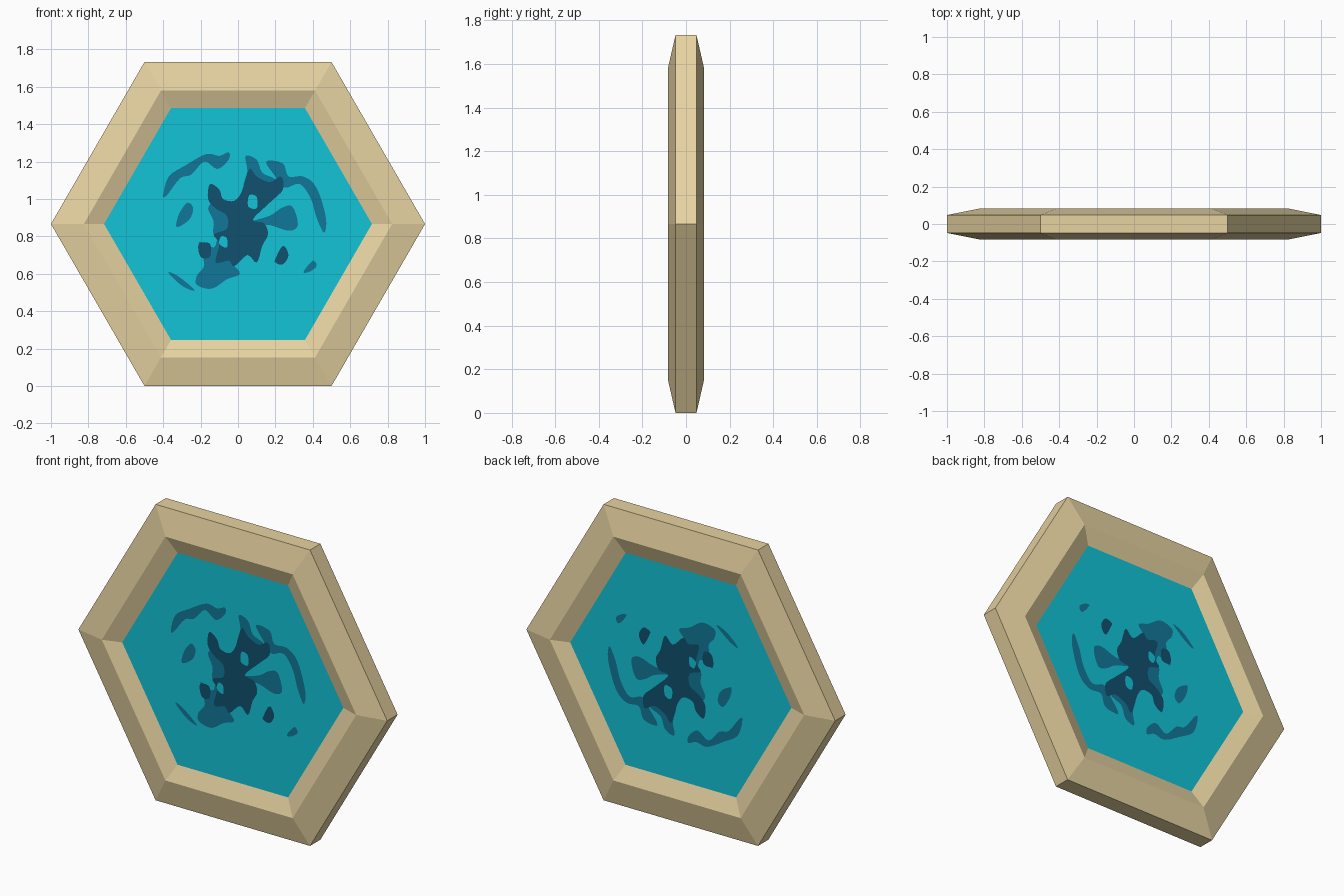
import bpy, bmesh, math
from mathutils import Vector

if "Cube" in bpy.data.objects:
    bpy.data.objects.remove(bpy.data.objects["Cube"])

CZ = math.sqrt(3) / 2      # centre height of the hexagon
FACE = 0.048               # panel half thickness


def lin(c):
    return c / 12.92 if c <= 0.04045 else ((c + 0.055) / 1.055) ** 2.4


def material(name, r, g, b):
    m = bpy.data.materials.new(name)
    m.diffuse_color = (lin(r / 255), lin(g / 255), lin(b / 255), 1)
    m.use_nodes = True
    m.node_tree.nodes["Principled BSDF"].inputs["Base Color"].default_value = m.diffuse_color
    return m


SAND = material("sandstone", 236, 216, 165)
TEAL = material("bright_teal", 18, 195, 215)
MID = material("mid_blue", 17, 119, 152)
DARK = material("deep_blue", 17, 80, 110)


def finish(bm, name, mat):
    me = bpy.data.meshes.new(name)
    bm.to_mesh(me)
    bm.free()
    me.materials.append(mat)
    ob = bpy.data.objects.new(name, me)
    bpy.context.collection.objects.link(ob)
    return ob


def hexagon(bm, r, y):
    return [bm.verts.new((r * math.cos(i * math.pi / 3), y,
                          CZ + r * math.sin(i * math.pi / 3))) for i in range(6)]


def bridge(bm, a, b):
    for i in range(6):
        j = (i + 1) % 6
        bm.faces.new((a[i], a[j], b[j], b[i]))


# frame: bevelled profile swept round six corners
bm = bmesh.new()
profile = [(1, -.048), (.824, -.083), (.716, -FACE), (.716, FACE), (.824, .083), (1, .048)]
rings = [hexagon(bm, r, y) for r, y in profile]
for k in range(6):
    bridge(bm, rings[k], rings[(k + 1) % 6])
bmesh.ops.recalc_face_normals(bm, faces=bm.faces)
finish(bm, "hexagon_frame", SAND)

# water panel filling the frame
bm = bmesh.new()
a, b = hexagon(bm, .716, -FACE), hexagon(bm, .716, FACE)
bridge(bm, a, b)
bm.faces.new(a)
bm.faces.new(b)
bmesh.ops.recalc_face_normals(bm, faces=bm.faces)
finish(bm, "portal_panel", TEAL)


def smooth_loop(pts, n=4):
    """Closed Catmull-Rom curve through the points."""
    p = [Vector(q) for q in pts]
    out = []
    for i in range(len(p)):
        p0, p1, p2, p3 = (p[(i + k - 1) % len(p)] for k in range(4))
        for s in range(n):
            t = s / n
            out.append(.5 * (2 * p1 + (p2 - p0) * t + (2 * p0 - 5 * p1 + 4 * p2 - p3) * t * t
                             + (3 * p1 - p0 - 3 * p2 + p3) * t ** 3))
    return out


def plates(name, mat, layer, *shapes):
    """Thin painted shapes on the front, turned about x for the back."""
    bm = bmesh.new()
    y = FACE + .0015 * layer
    for shape in shapes:
        loop = smooth_loop(shape)
        for side in (-1, 1):
            f = bm.faces.new([bm.verts.new((q.x, side * y, CZ - side * (q.y - CZ))) for q in loop])
            f.normal_update()
            if f.normal.y * side < 0:
                f.normal_flip()
    bmesh.ops.triangulate(bm, faces=bm.faces[:], ngon_method='EAR_CLIP')
    finish(bm, name, mat)


# outer swirl streaks
upper_left = [(-.40, 1.02), (-.37, 1.12), (-.28, 1.18), (-.17, 1.24), (-.10, 1.23), (-.05, 1.25),
              (-.05, 1.21), (-.11, 1.16), (-.18, 1.20), (-.25, 1.13), (-.31, 1.11), (-.38, 1.02)]
left = [(-.33, .87), (-.31, .93), (-.27, .98), (-.24, .95), (-.26, .89), (-.32, .85)]
lower_left = [(-.37, .61), (-.31, .58), (-.23, .51), (-.29, .53), (-.35, .58)]
lower_right = [(.35, .61), (.40, .67), (.42, .64), (.38, .61)]
right_arc = [(.15, 1.20), (.24, 1.19), (.27, 1.12), (.35, 1.12), (.42, 1.06), (.47, .90), (.46, .82),
             (.42, .90), (.39, 1.0), (.33, 1.08), (.25, 1.06), (.2, 1.12)]
top = [(.04, 1.23), (.10, 1.21), (.13, 1.14), (.20, 1.10), (.10, 1.04), (.03, 1.06), (.05, 1.15)]
right_fan = [(.05, .87), (.17, .91), (.23, .95), (.29, .96), (.32, .86), (.27, .83), (.17, .86)]
left_edge = [(-.16, .95), (-.12, .98), (-.05, .90), (-.06, .80), (-.13, .81), (-.13, .88)]
bottom = [(-.21, .77), (-.13, .74), (-.10, .80), (-.03, .74), (-.03, .66), (.01, .60), (-.06, .57),
          (-.14, .52), (-.22, .54), (-.22, .59), (-.18, .65)]
plates("swirl_streaks", MID, 1, upper_left, left, lower_left, lower_right, right_arc, top,
       right_fan, left_edge, bottom)

# dark centre splash
core = [(-.16, 1.0), (-.15, 1.08), (-.10, 1.05), (-.08, 1.0), (-.02, .99), (.02, 1.04), (.06, 1.16),
        (.10, 1.12), (.17, 1.09), (.23, 1.12), (.24, 1.05), (.17, .98), (.08, .89), (.14, .87),
        (.16, .81), (.13, .75), (.10, .66), (.05, .70), (-.02, .64), (-.05, .67), (-.12, .66),
        (-.10, .76), (-.13, .81), (-.06, .84), (-.06, .91), (-.12, .95)]
drop_right = [(.20, .68), (.24, .75), (.27, .70), (.24, .65), (.20, .66)]
drop_left = [(-.21, .76), (-.15, .76), (-.15, .69), (-.20, .69)]
plates("dark_splash", DARK, 2, core, drop_right, drop_left)

# gaps in the splash showing the panel colour
plates("splash_gaps", TEAL, 3,
       [(.055, .96), (.06, 1.02), (.10, 1.01), (.10, .95)],
       [(-.10, .76), (-.09, .80), (-.06, .79), (-.06, .74)])
